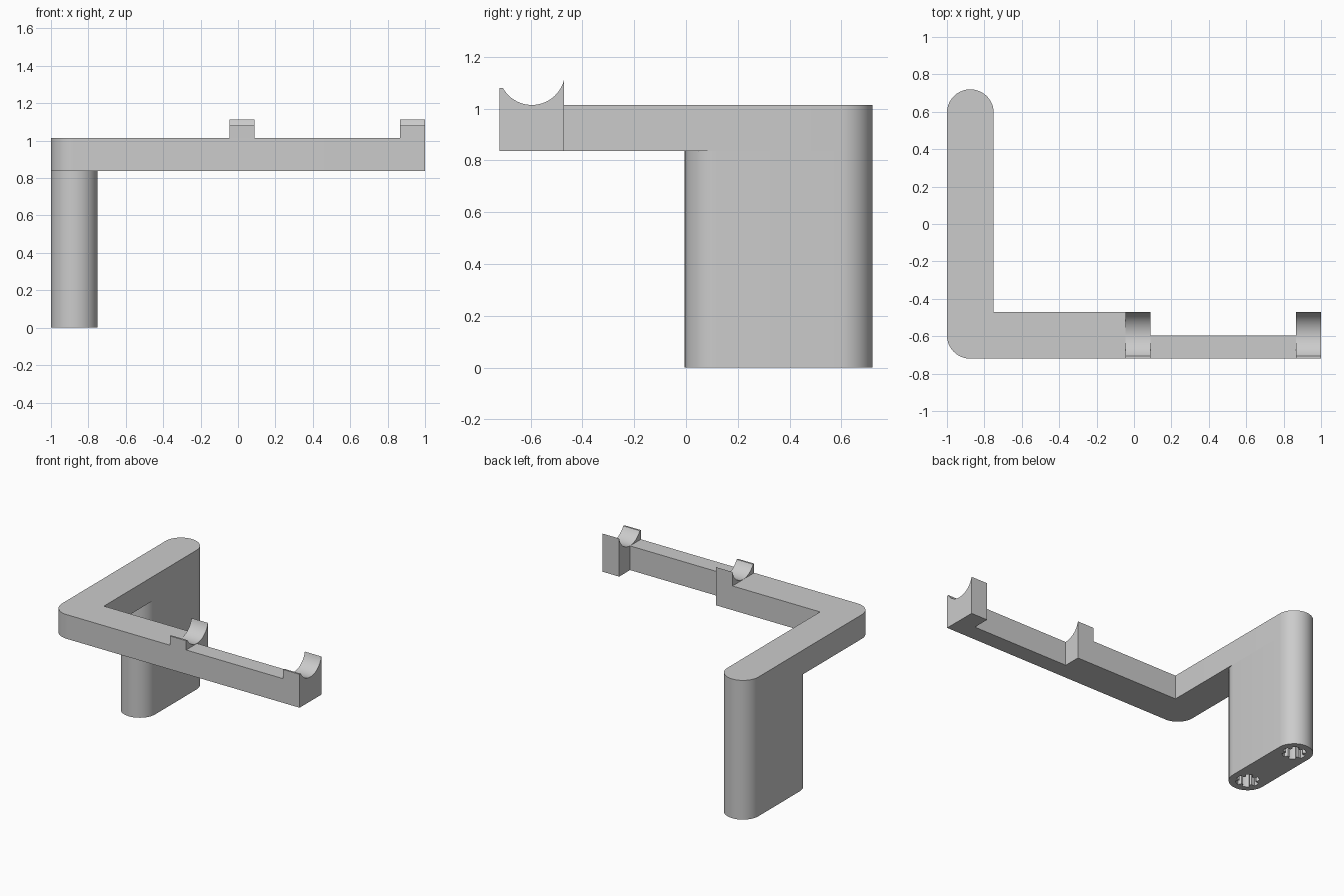
import bpy, bmesh
from math import pi, cos, sin, sqrt, radians
from mathutils import Matrix, Vector

cube = bpy.data.objects.get("Cube")
if cube:
    bpy.data.objects.remove(cube, do_unlink=True)

# Single plastic colour
GREY = (0.6, 0.6, 0.6, 1.0)
grey = bpy.data.materials.new("light grey plastic")
grey.use_nodes = True
grey.diffuse_color = GREY
grey.node_tree.nodes["Principled BSDF"].inputs["Base Color"].default_value = GREY

# Main dimensions
R = 0.125                    # half the bar width
LEFT, FRONT, BACK = -1.0, -0.72, 0.72
ARM_Z, ARM_TOP = 0.837, 1.013
AXIS_X = LEFT + R            # centre line of the long bar
AXIS_Y = FRONT + R           # centre line of the cradle bar
CRADLES = [(-0.045, 0.087), (0.867, 1.0)]


def arc(cx, cy, r, start, end, steps=20):
    angles = [radians(start + (end - start) * i / steps) for i in range(steps + 1)]
    return [(cx + r * cos(a), cy + r * sin(a)) for a in angles]


def prism(name, outline, low, high, along_x=False):
    """Extrude a closed outline up z, or along x with the outline in y and z."""
    bm = bmesh.new()
    verts = [bm.verts.new((low, a, b) if along_x else (a, b, low)) for a, b in outline]
    face = bm.faces.new(verts)
    new = bmesh.ops.extrude_face_region(bm, geom=[face])["geom"]
    shift = Vector((high - low, 0, 0)) if along_x else Vector((0, 0, high - low))
    bmesh.ops.translate(bm, vec=shift, verts=[g for g in new if isinstance(g, bmesh.types.BMVert)])
    bmesh.ops.recalc_face_normals(bm, faces=bm.faces)
    mesh = bpy.data.meshes.new(name)
    bm.to_mesh(mesh)
    bm.free()
    mesh.materials.append(grey)
    obj = bpy.data.objects.new(name, mesh)
    bpy.context.collection.objects.link(obj)
    return obj


def smooth(obj):
    bpy.ops.object.select_all(action="DESELECT")
    obj.select_set(True)
    bpy.context.view_layer.objects.active = obj
    bpy.ops.object.shade_smooth_by_angle(angle=radians(30))


# Flat L-shaped arm: round back end, round outer corner, slim right half
inner_x, inner_y = LEFT + 2 * R, FRONT + 2 * R
outline = arc(AXIS_X, BACK - R, R, 0, 180)
outline += arc(AXIS_X, AXIS_Y, R, 180, 270)
(mid_a, mid_b), (end_a, end_b) = CRADLES
outline += [(end_b, FRONT), (end_b, inner_y), (end_a, inner_y), (end_a, AXIS_Y),
            (mid_b, AXIS_Y), (mid_b, inner_y), (inner_x, inner_y)]
smooth(prism("arm", outline, ARM_Z, ARM_TOP))

# Saddles with a round groove on top of each cradle block
groove_r, groove_z, lip_z = 0.128, 1.142, 1.08
lip_y = AXIS_Y - sqrt(groove_r ** 2 - (groove_z - lip_z) ** 2)
tip_z = groove_z - sqrt(groove_r ** 2 - R ** 2)
deg = 180 / pi
start = Vector((1, 0)).angle(Vector((lip_y - AXIS_Y, groove_z - lip_z))) * deg
end = Vector((1, 0)).angle(Vector((R, groove_z - tip_z))) * deg
saddle = [(inner_y, ARM_TOP), (FRONT, ARM_TOP), (FRONT, lip_z)]
saddle += arc(AXIS_Y, groove_z, groove_r, 360 - start, 360 - end, 24)
for name, (a, b) in zip(("middle_saddle", "end_saddle"), CRADLES):
    smooth(prism(name, saddle, a, b, along_x=True))

# Upright leg with rounded ends
hole_ys = (-0.005 + R, BACK - R)
leg_outline = arc(AXIS_X, hole_ys[1], R, 0, 180) + arc(AXIS_X, hole_ys[0], R, 180, 360)
leg = prism("leg", leg_outline, 0, ARM_Z)

# Splined sockets in the underside of the leg
for i, y in enumerate(hole_ys):
    socket = []
    for k in range(6):
        socket += arc(AXIS_X, y, 0.08, k * 60 - 17, k * 60 + 17, 4)
        socket += arc(AXIS_X, y, 0.055, k * 60 + 23, k * 60 + 37, 2)
    cutter = prism("socket_cutter_%d" % (i + 1), socket, -0.05, 0.25)
    cutter.hide_render = True
    cut = leg.modifiers.new("socket", "BOOLEAN")
    cut.operation = "DIFFERENCE"
    cut.solver = "EXACT"
    cut.object = cutter
    bpy.ops.object.select_all(action="DESELECT")
    bpy.context.view_layer.objects.active = leg
    leg.select_set(True)
    bpy.ops.object.modifier_apply(modifier=cut.name)
    bpy.data.objects.remove(cutter, do_unlink=True)
smooth(leg)
